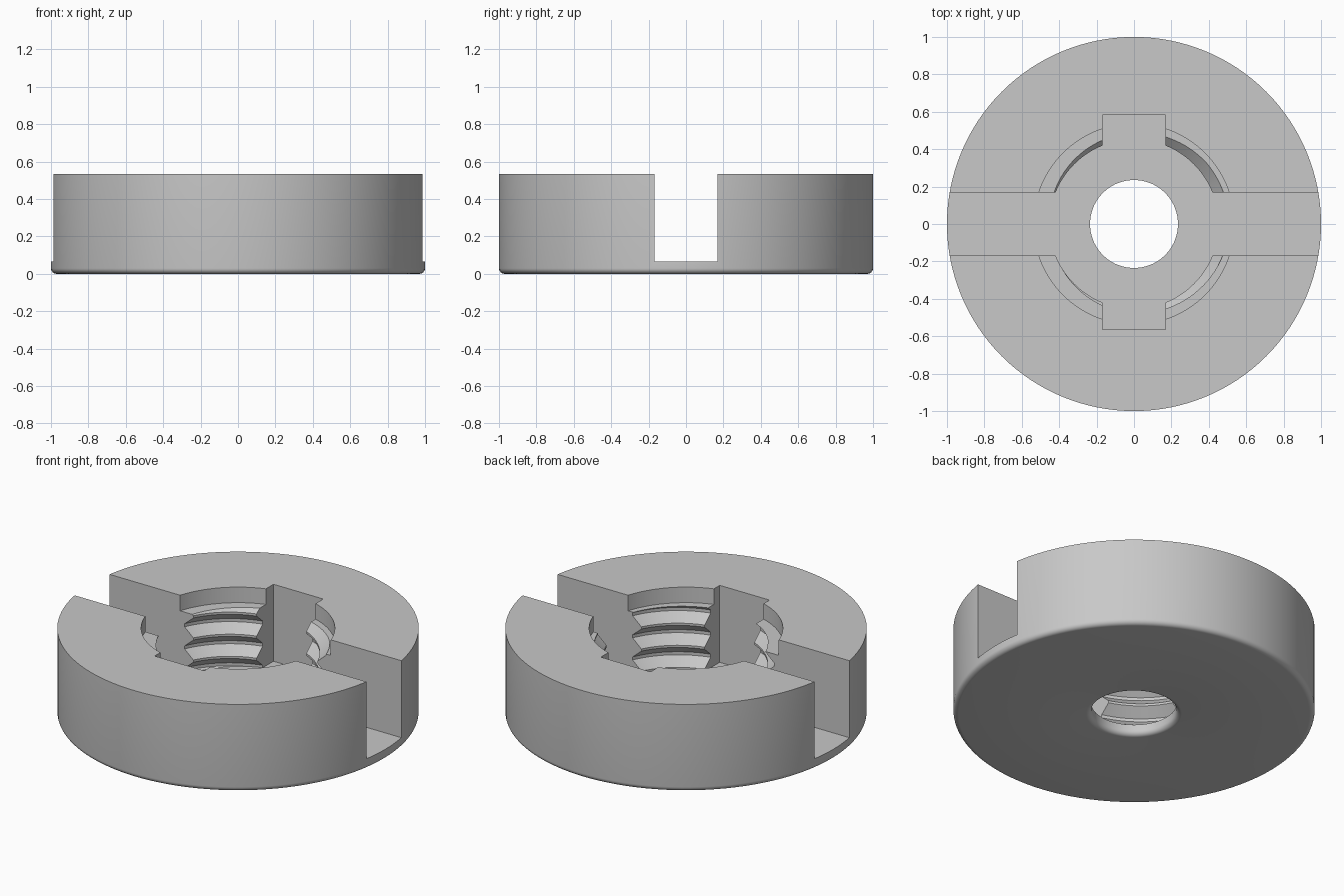
import bpy, bmesh
from math import sin, cos, pi, radians

default = bpy.data.objects.get("Cube")
if default:
    bpy.data.objects.remove(default, do_unlink=True)

HEIGHT, FLOOR, LEDGE = 0.535, 0.065, 0.44
HOLE, ROOT, CREST, RECESS = 0.235, 0.507, 0.452, 0.536
SLOT, FILLET, PITCH = 0.168, 0.03, 0.135

grey = bpy.data.materials.new("matte grey")
grey.use_nodes = True
grey.diffuse_color = (0.58, 0.58, 0.58, 1)
grey.node_tree.nodes["Principled BSDF"].inputs["Base Color"].default_value = grey.diffuse_color


def finish(bm, name):
    bmesh.ops.recalc_face_normals(bm, faces=bm.faces)
    mesh = bpy.data.meshes.new(name)
    bm.to_mesh(mesh)
    bm.free()
    mesh.materials.append(grey)
    obj = bpy.data.objects.new(name, mesh)
    bpy.context.collection.objects.link(obj)
    return obj


def lathe(name, profile, steps=128):
    """Revolve a closed (radius, z) outline around z."""
    bm = bmesh.new()
    rings = [[bm.verts.new((r * cos(2 * pi * i / steps), r * sin(2 * pi * i / steps), z))
              for r, z in profile] for i in range(steps)]
    n = len(profile)
    for i in range(steps):
        a, b = rings[i], rings[(i + 1) % steps]
        for j in range(n):
            k = (j + 1) % n
            bm.faces.new((a[j], b[j], b[k], a[k]))
    return finish(bm, name)


def box(name, x0, x1, y0, y1, z0, z1):
    bm = bmesh.new()
    bmesh.ops.create_cube(bm, size=1)
    for v in bm.verts:
        v.co = ((x0, x1)[v.co.x > 0], (y0, y1)[v.co.y > 0], (z0, z1)[v.co.z > 0])
    return finish(bm, name)


def cylinder(name, radius, z0, z1, steps=128):
    bm = bmesh.new()
    bmesh.ops.create_cone(bm, cap_ends=True, segments=steps, radius1=radius,
                          radius2=radius, depth=z1 - z0)
    bmesh.ops.translate(bm, verts=bm.verts, vec=(0, 0, (z0 + z1) / 2))
    return finish(bm, name)


def threaded_rod(name, z0, z1, steps=96, turns=7):
    """Helical surface, trimmed flat and capped at both ends."""
    profile = [(ROOT, 0), (ROOT, 0.14), (CREST, 0.52), (CREST, 0.62)]
    m = len(profile)
    bm = bmesh.new()
    rows = []
    for q in range(m * turns + 1):
        r, part = profile[q % m]
        row = []
        for i in range(steps):
            t = i / steps
            z = PITCH * (q // m + part + t - 2) + 0.02
            row.append(bm.verts.new((r * cos(2 * pi * t), r * sin(2 * pi * t), z)))
        rows.append(row)
    for q in range(m * turns):
        for i in range(steps):
            wrap = m if i == steps - 1 else 0
            if q + 1 + wrap < len(rows):
                j = (i + 1) % steps
                bm.faces.new((rows[q][i], rows[q + wrap][j],
                              rows[q + 1 + wrap][j], rows[q + 1][i]))
    for z, way in ((z0, -1), (z1, 1)):
        bmesh.ops.bisect_plane(bm, geom=bm.verts[:] + bm.edges[:] + bm.faces[:],
                               dist=1e-5, plane_co=(0, 0, z), plane_no=(0, 0, way),
                               clear_outer=True)
    bmesh.ops.holes_fill(bm, edges=[e for e in bm.edges if e.is_boundary], sides=0)
    return finish(bm, name)


def cut(target, cutter):
    cutter.hide_render = True
    mod = target.modifiers.new("cut", 'BOOLEAN')
    mod.operation, mod.solver, mod.object = 'DIFFERENCE', 'EXACT', cutter
    bpy.context.view_layer.objects.active = target
    bpy.ops.object.modifier_apply(modifier=mod.name)
    bpy.data.objects.remove(cutter, do_unlink=True)


# Round body with a centre hole and rounded lower edges
arc = [radians(a) for a in range(0, 91, 15)]
outline = [(HOLE, HEIGHT)]
outline += [(HOLE + FILLET * (1 - cos(a)), FILLET * (1 - sin(a))) for a in arc]
outline += [(1 - FILLET * (1 - sin(a)), FILLET * (1 - cos(a))) for a in arc]
outline += [(1, HEIGHT)]
body = lathe("slotted_nut_body", outline)

# Threaded bore, top recess, full-width slot and short cross notch
cut(body, threaded_rod("thread_cutter", FLOOR, LEDGE + 0.04))
cut(body, cylinder("recess_cutter", RECESS, LEDGE, 0.7))
cut(body, box("slot_cutter", -1.2, 1.2, -SLOT, SLOT, FLOOR, 0.8))
cut(body, box("notch_cutter", -SLOT, SLOT, -0.565, 0.582, FLOOR, 0.8))

bpy.ops.object.select_all(action='DESELECT')
body.select_set(True)
bpy.context.view_layer.objects.active = body
bpy.ops.object.shade_smooth_by_angle(angle=radians(25))
